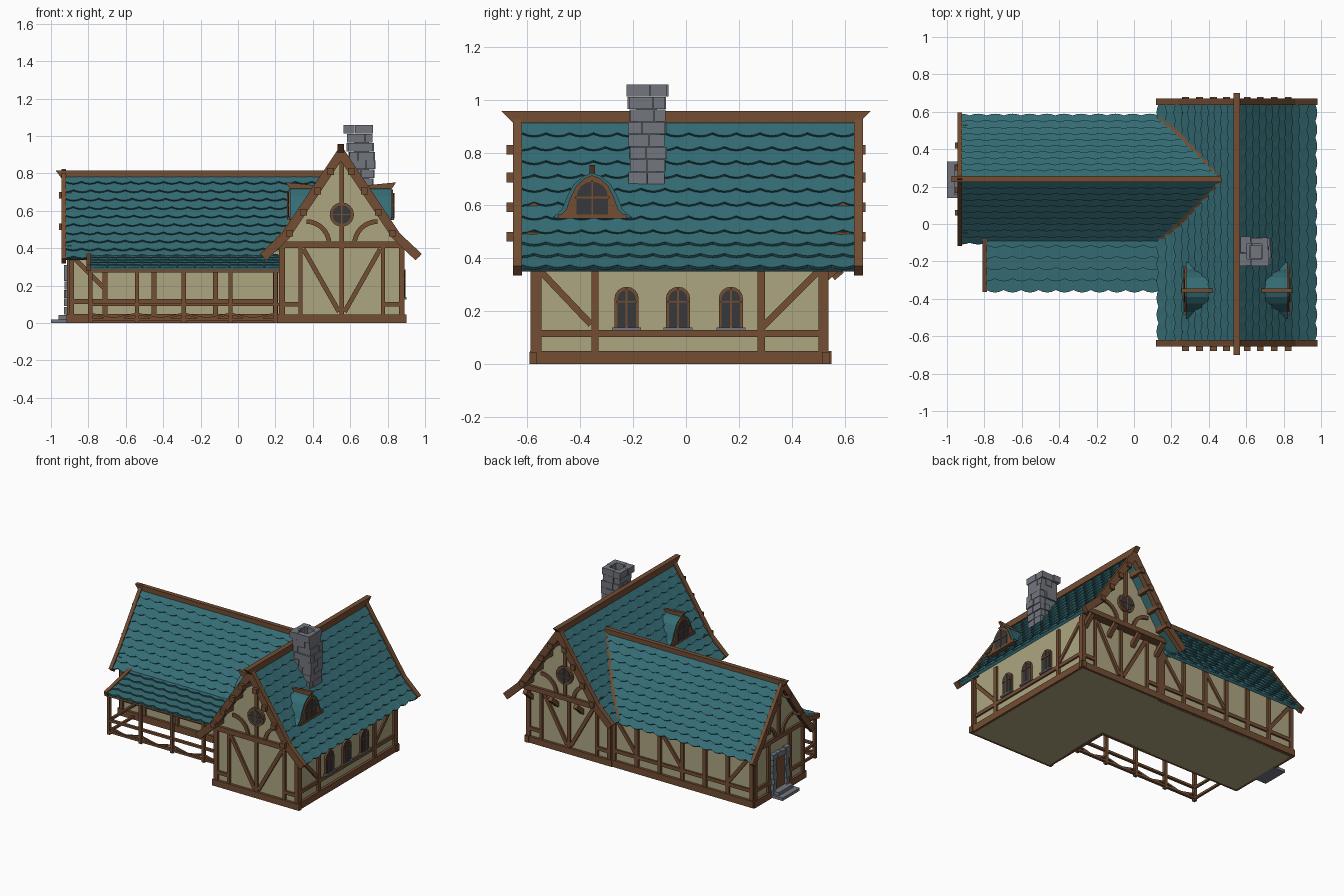
import bpy, bmesh, math, random
from mathutils import Vector

if "Cube" in bpy.data.objects:
    bpy.data.objects.remove(bpy.data.objects["Cube"])

random.seed(4)
X, Y, Z = Vector((1, 0, 0)), Vector((0, 1, 0)), Vector((0, 0, 1))
COLORS = {"wood": (0.17, 0.075, 0.033), "plaster": (0.42, 0.38, 0.22), "tile": (0.035, 0.15, 0.175),
          "stone": (0.17, 0.18, 0.21), "glass": (0.04, 0.04, 0.045)}
MATS = {}
for key, c in COLORS.items():
    MATS[key] = bpy.data.materials.new(key)
    MATS[key].diffuse_color = (*c, 1)


def frame(o, U, W):
    """Local frame: u sideways, v up, w outward."""
    o = Vector(o)
    return lambda u, v, w: o + U * u + Z * v + W * w


class Part:
    def __init__(self, name, mat):
        self.name, self.mat, self.bm = name, mat, bmesh.new()

    def prism(self, F, pts, w0, w1):
        a = [self.bm.verts.new(F(u, v, w0)) for u, v in pts]
        b = [self.bm.verts.new(F(u, v, w1)) for u, v in pts]
        self.bm.faces.new(a)
        self.bm.faces.new(b)
        for i in range(len(a)):
            j = (i + 1) % len(a)
            self.bm.faces.new((a[i], a[j], b[j], b[i]))

    def rect(self, F, u0, u1, v0, v1, w0, w1):
        self.prism(F, [(u0, v0), (u1, v0), (u1, v1), (u0, v1)], w0, w1)

    def bar(self, F, p, q, width, w0=-0.01, w1=0.014):
        p, q = Vector(p), Vector(q)
        d = (q - p).normalized() * width / 2
        n = Vector((-d.y, d.x))
        self.prism(F, [p + n, q + n, q - n, p - n], w0, w1)

    def beam(self, a, b, size):
        a, b = Vector(a), Vector(b)
        d = (b - a).normalized()
        side = d.cross(Z).normalized()
        up = side.cross(d)
        F = lambda u, v, w: a + side * u + up * v + d * w
        self.rect(F, -size / 2, size / 2, -size / 2, size / 2, 0, (b - a).length)

    def done(self):
        bmesh.ops.recalc_face_normals(self.bm, faces=self.bm.faces[:])
        me = bpy.data.meshes.new(self.name)
        self.bm.to_mesh(me)
        self.bm.free()
        me.materials.append(MATS[self.mat])
        bpy.context.collection.objects.link(bpy.data.objects.new(self.name, me))


def offset(path, dist):
    out = []
    for i, p in enumerate(path):
        a, b = path[max(i - 1, 0)], path[min(i + 1, len(path) - 1)]
        n = Vector((a[1] - b[1], b[0] - a[0])).normalized()
        out.append((p[0], p[1] + dist / n.y) if i == 0 else (p[0] + n.x * dist, p[1] + n.y * dist))
    return out


def slab(part, F, path, up, down, a0, a1):
    part.prism(F, offset(path, up) + offset(path, -down)[::-1], a0, a1)


def tiles(part, F, path, a0, a1, rows, tw=0.09):
    """Rows of overlapping scalloped tiles down a slope; a1 may depend on height."""
    path = [Vector(p) for p in path]
    lens = [(q - p).length for p, q in zip(path, path[1:])]

    def at(s, lift):
        i = 0
        while i < len(lens) - 1 and s > lens[i]:
            s -= lens[i]
            i += 1
        d = (path[i + 1] - path[i]).normalized()
        return path[i] + d * s + Vector((-d.y, d.x)) * lift

    step = sum(lens) / rows
    for r in range(rows):
        end = a1(at((r + 0.5) * step, 0).y) if callable(a1) else a1
        n = max(1, round((end - a0) / tw)) * 4
        cols = []
        for k in range(n + 1):
            a = a0 + (end - a0) * k / n
            sb = (r + 1) * step + 0.014 * math.sin(math.pi * ((k / 4 + 0.5 * (r % 2)) % 1))
            cols.append([part.bm.verts.new(F(*at(s, l), a))
                         for s, l in ((r * step, 0.001), (sb, 0.014), (sb, 0.001))])
        for c, d in zip(cols, cols[1:]):
            for i in range(3):
                j = (i + 1) % 3
                part.bm.faces.new((c[i], c[j], d[j], d[i]))
        part.bm.faces.new(cols[0])
        part.bm.faces.new(cols[-1])


def arc(cx, cz, r, a0, a1, n=8):
    return [(cx + r * math.cos(math.radians(a0 + (a1 - a0) * i / n)),
             cz + r * math.sin(math.radians(a0 + (a1 - a0) * i / n))) for i in range(n + 1)]


def arched(cx, z0, z1, h):
    return [(cx - h, z0), (cx + h, z0)] + arc(cx, z1 - h, h, 0, 180)


MAIN = [(0, 0.92), (0.30, 0.47), (0.41, 0.365)]
WING = [(0, 0.795), (0.24, 0.46), (0.33, 0.35)]
PORCH = [(0, 0.365), (0.30, 0.298)]
wall = lambda h, e, top: [(-h, 0), (h, 0), (h, e), (0, top), (-h, e)]

# plaster walls
p = Part("main_house_walls", "plaster")
p.prism(frame((0.555, 0, 0), X, Y), wall(0.32, 0.42, 0.88), -0.575, 0.525)
p.prism(frame((0.555, 0, 0), X, Y), [(-0.32, 0.41), (0.32, 0.41), (0, 0.88)], 0.5, 0.57)
p.done()
p = Part("wing_walls", "plaster")
p.prism(frame((0, 0.24, 0), Y, X), wall(0.28, 0.385, 0.765), -0.9, 0.3)
p.done()

# roofs
main_x = lambda z: 0.55 - (0.30 * (0.92 - z) / 0.45 if z > 0.47 else 0.30 + 0.11 * (0.47 - z) / 0.105)
for name, U in (("main_roof_right", X), ("main_roof_left", -X)):
    p, F = Part(name, "tile"), frame((0.55, 0, 0), U, Y)
    slab(p, F, MAIN, 0, 0.02, -0.62, 0.64)
    tiles(p, F, MAIN, -0.62, 0.64, 11)
    p.done()
for name, U in (("wing_roof_back", Y), ("wing_roof_front", -Y)):
    p, F = Part(name, "tile"), frame((0, 0.24, 0), U, X)
    slab(p, F, WING, 0, 0.02, -0.925, 0.19)
    tiles(p, F, WING, -0.925, lambda z: main_x(z) + 0.03, 10)
    p.done()
PF = frame((0, -0.05, 0), -Y, X)
p = Part("porch_roof", "tile")
slab(p, PF, PORCH, 0, 0.012, -0.79, 0.235)
tiles(p, PF, PORCH, -0.79, 0.235, 5)
p.done()

# ridge beams, bargeboards, purlin ends, valley beams
p = Part("ridge_beams", "wood")
p.prism(frame((0.55, 0, 0), Y, X), [(-0.70, 0.957), (0.70, 0.957), (0.655, 0.912), (-0.655, 0.912)], -0.018, 0.018)
p.prism(frame((0, 0.24, 0), X, Y), [(-0.975, 0.815), (0.49, 0.815), (0.48, 0.775), (-0.945, 0.775)], -0.016, 0.016)
p.done()
p = Part("bargeboards", "wood")
for U in (X, -X):
    F = frame((0.55, 0, 0), U, Y)
    for a0, a1 in ((-0.655, -0.62), (0.635, 0.67)):
        slab(p, F, MAIN[:2] + [(0.42, 0.357)], 0.018, 0.03, a0, a1)
        for d in (0.055, 0.125, 0.2, 0.275):
            z, s = 0.893 - 1.5 * d, 1 if a0 > 0 else -1
            p.rect(F, d - 0.018, d + 0.018, z - 0.018, z + 0.018, s * 0.56, s * 0.68)
for U in (Y, -Y):
    F = frame((0, 0.24, 0), U, X)
    slab(p, F, WING[:2] + [(0.345, 0.335)], 0.016, 0.028, -0.945, -0.92)
    for d in (0.06, 0.18):
        z = 0.77 - 1.4 * d
        p.rect(F, d - 0.015, d + 0.015, z - 0.02, z + 0.015, -0.957, -0.89)
slab(p, PF, [(0.02, 0.36), (0.31, 0.296)], 0.016, 0.018, -0.81, -0.785)
p.done()
p = Part("valley_beams", "wood")
for s in (1, -1):
    path = [(0.47, 0.24, 0.80), (0.24, 0.24 + s * 0.24, 0.472), (0.14, 0.24 + s * 0.325, 0.365)]
    p.beam(path[0], path[1], 0.022)
    p.beam(path[1], path[2], 0.022)
p.done()


# windows
def panes(name, F, outer, inner, bars, w=0.014):
    for suffix, mat, pts, depth in (("frame", "wood", outer, w), ("glass", "glass", inner, w + 0.003)):
        q = Part(f"{name}_{suffix}", mat)
        q.prism(F, pts, -0.01, depth)
        if mat == "wood":
            for a, b in bars:
                q.bar(F, a, b, 0.007, 0, w + 0.007)
        q.done()


# timber framing of the two main gables
for name, y, yu, W in (("front", -0.575, -0.575, -Y), ("back", 0.525, 0.57, Y)):
    F, G = frame((0.555, y, 0), X, W), frame((0.555, yu, 0), X, W)
    p = Part(f"main_{name}_gable_timber", "wood")
    p.rect(F, -0.345, 0.345, 0, 0.045, -0.01, 0.018)
    p.bar(F, (0, 0.04), (0, 0.41), 0.022)
    p.bar(G, (-0.335, 0.418), (0.335, 0.418), 0.035, -0.05, 0.018)
    p.bar(G, (0, 0.42), (0, 0.88), 0.024)
    for m in (1, -1):
        p.bar(F, (m * 0.32, 0.04), (m * 0.32, 0.41), 0.03)
        p.bar(F, (m * 0.22, 0.04), (m * 0.22, 0.41), 0.022)
        p.bar(F, (m * 0.22, 0.10), (m * 0.32, 0.10), 0.025)
        p.bar(F, (m * 0.205, 0.395), (m * 0.015, 0.06), 0.025)
        ring = arc(0.19, 0.42, 0.135, 90, 180) + arc(0.19, 0.42, 0.11, 90, 180)[::-1]
        p.prism(G, [(m * u, v) for u, v in ring], -0.01, 0.012)
        if name == "back":
            for u in (0.1, 0.3):
                x = 0.555 + m * u
                p.beam((x, 0.52, 0.32), (x, 0.60, 0.39), 0.03)
    p.done()
    panes(f"{name}_round_window", G, arc(0, 0.58, 0.065, 0, 345, 15), arc(0, 0.58, 0.05, 0, 345, 15),
          [((-0.055, 0.58), (0.055, 0.58)), ((0, 0.525), (0, 0.635))], 0.02)


# timber framing of the long walls
def framing(name, F, u0, u1, posts, diagonals, top=0.39):
    q = Part(name, "wood")
    q.rect(F, u0, u1, 0, 0.048, -0.01, 0.018)
    q.bar(F, (u0 + 0.02, 0.115), (u1 - 0.02, 0.115), 0.025, -0.01, 0.012)
    for u in posts:
        q.bar(F, (u, 0.04), (u, top), 0.027)
    for a, b in diagonals:
        q.bar(F, a, b, 0.025, -0.01, 0.011)
    q.done()


R = frame((0.875, 0, 0), Y, X)
framing("main_right_timber", R, -0.59, 0.55, (-0.56, -0.345, 0.285, 0.515),
        [((-0.55, 0.35), (-0.36, 0.15)), ((0.5, 0.35), (0.29, 0.14))])
framing("main_left_timber", frame((0.235, 0, 0), Y, -X), -0.59, -0.03, (-0.56, -0.345, -0.06),
        [((-0.55, 0.35), (-0.36, 0.15))])
framing("wing_front_timber", frame((0, -0.04, 0), X, -Y), -0.91, 0.23, (-0.89, -0.71, -0.45, -0.12, 0.2),
        [((-0.87, 0.34), (-0.72, 0.19))], 0.37)
framing("wing_back_timber", frame((0, 0.52, 0), X, Y), -0.91, 0.23, (-0.89, -0.7, -0.52, -0.34, -0.16, 0.02, 0.2),
        [((-0.87, 0.35), (-0.71, 0.14)), ((-0.33, 0.14), (-0.17, 0.35)), ((0.19, 0.35), (0.03, 0.14))], 0.37)
for i, u in enumerate((-0.225, -0.03, 0.17)):
    panes(f"arched_window_{i + 1}", R, arched(u, 0.13, 0.292, 0.046), arched(u, 0.135, 0.28, 0.035),
          [((u, 0.135), (u, 0.285)), ((u - 0.04, 0.235), (u + 0.04, 0.235))])
    p = Part(f"window_sill_{i + 1}", "stone")
    p.rect(R, u - 0.055, u + 0.055, 0.127, 0.138, 0, 0.025)
    p.done()

# wing end gable with door, stone surround and steps
L = frame((-0.9, 0.24, 0), Y, -X)
p = Part("wing_gable_timber", "wood")
p.bar(L, (-0.29, 0.4), (0.29, 0.4), 0.03)
p.bar(L, (0, 0.4), (0, 0.765), 0.024)
for m in (1, -1):
    p.rect(L, m * 0.1, m * 0.295, 0, 0.048, -0.01, 0.018)
    for u in (0.27, 0.12):
        p.bar(L, (m * u, 0.04), (m * u, 0.4), 0.025)
    p.bar(L, (m * 0.12, 0.115), (m * 0.27, 0.115), 0.024)
    ring = arc(0.15, 0.4, 0.12, 90, 180) + arc(0.15, 0.4, 0.098, 90, 180)[::-1]
    p.prism(L, [(m * u, v) for u, v in ring], -0.01, 0.012)
p.done()
p = Part("door", "wood")
for i in range(4):
    p.rect(L, -0.056 + i * 0.028, -0.030 + i * 0.028, 0.04, 0.27, 0, 0.012)
p.done()
p = Part("door_stones", "stone")
for m in (1, -1):
    for i in range(6):
        p.rect(L, m * 0.052, m * random.uniform(0.078, 0.098), i * 0.045, i * 0.045 + 0.042, 0, random.uniform(0.02, 0.032))
for i in range(4):
    p.rect(L, -0.096 + i * 0.049, -0.05 + i * 0.049, 0.268, random.uniform(0.3, 0.312), 0, 0.03)
p.done()
p = Part("door_steps", "stone")
p.rect(L, -0.10, 0.095, 0, 0.02, 0, 0.1)
p.rect(L, -0.085, 0.08, 0.02, 0.043, 0, 0.06)
p.done()

# porch posts and rails
p, F = Part("porch_frame", "wood"), frame((0, -0.33, 0), X, -Y)
posts = (-0.79, -0.54, -0.29, -0.04, 0.2)
for x in posts:
    p.bar(F, (x, 0), (x, 0.29), 0.022, -0.011, 0.011)
    p.beam((x, -0.33, 0.285), (x, -0.04, 0.335), 0.016)
for z, w in ((0.285, 0.028), (0.1, 0.016), (0.02, 0.016)):
    p.bar(F, (-0.8, z), (0.22, z), w, -0.01, 0.01)
for a, b in zip(posts, posts[1:]):
    for e in (a, b):
        p.bar(F, (e, 0.05), ((a + b) / 2, 0.022), 0.012, -0.006, 0.006)
for z in (0.1, 0.02):
    p.beam((-0.79, -0.33, z), (-0.79, -0.04, z), 0.016)
p.done()

# bell-shaped dormers on both slopes
half = [(0.15, 0.553), (0.115, 0.585), (0.095, 0.635), (0.07, 0.68), (0.035, 0.71)]
bell = half + [(0, 0.722)] + [(-u, v) for u, v in half[::-1]]
for name, s in (("right", 1), ("left", -1)):
    F = frame((0.55, -0.355, 0), Y, X * s)
    p = Part(f"dormer_{name}_roof", "tile")
    p.prism(F, bell, 0.12, 0.272)
    p.done()
    p = Part(f"dormer_{name}_ridge", "wood")
    p.prism(frame((0.55, -0.355, 0), X * s, Y), [(0.12, 0.715), (0.27, 0.715), (0.295, 0.752), (0.12, 0.735)], -0.01, 0.01)
    p.rect(F, -0.13, 0.13, 0.55, 0.566, 0.2, 0.285)
    p.done()
    panes(f"dormer_{name}_window", lambda u, v, w, F=F: F(u, v, w + 0.266),
          [(u * 0.86, 0.553 + (v - 0.553) * 0.95) for u, v in bell], arched(0, 0.566, 0.69, 0.06),
          [((0, 0.56), (0, 0.695)), ((-0.065, 0.63), (0.065, 0.63))])

# chimney of jittered stone courses, slightly leaning
p = Part("chimney", "stone")
for r in range(8):
    z0, z1 = 0.68 + r * 0.0475, 0.68 + (r + 1) * 0.0475 - 0.002
    h = 0.076 if r > 6 else 0.068
    F0 = Vector((0.665 - 0.005 * abs(r - 3), -0.15 + 0.002 * (r % 3), 0))
    for U, W in ((X, Y), (Y, -X), (-X, -Y), (-Y, X)):
        F = frame(F0, U, W)
        cut = random.uniform(-0.035, 0.02)
        for u0, u1 in ((-h, cut), (cut + 0.002, h - 0.036)):
            p.rect(F, u0, u1, z0, z1, h - 0.036, h + random.uniform(-0.004, 0.006))
p.rect(frame((0.66, -0.15, 0), X, Y), -0.04, 0.04, 0.68, 0.98, -0.04, 0.04)
p.done()

for m in bpy.data.materials:
    if m.users and not m.is_grease_pencil:
        m.use_nodes = True
        m.node_tree.nodes["Principled BSDF"].inputs["Base Color"].default_value = m.diffuse_color
